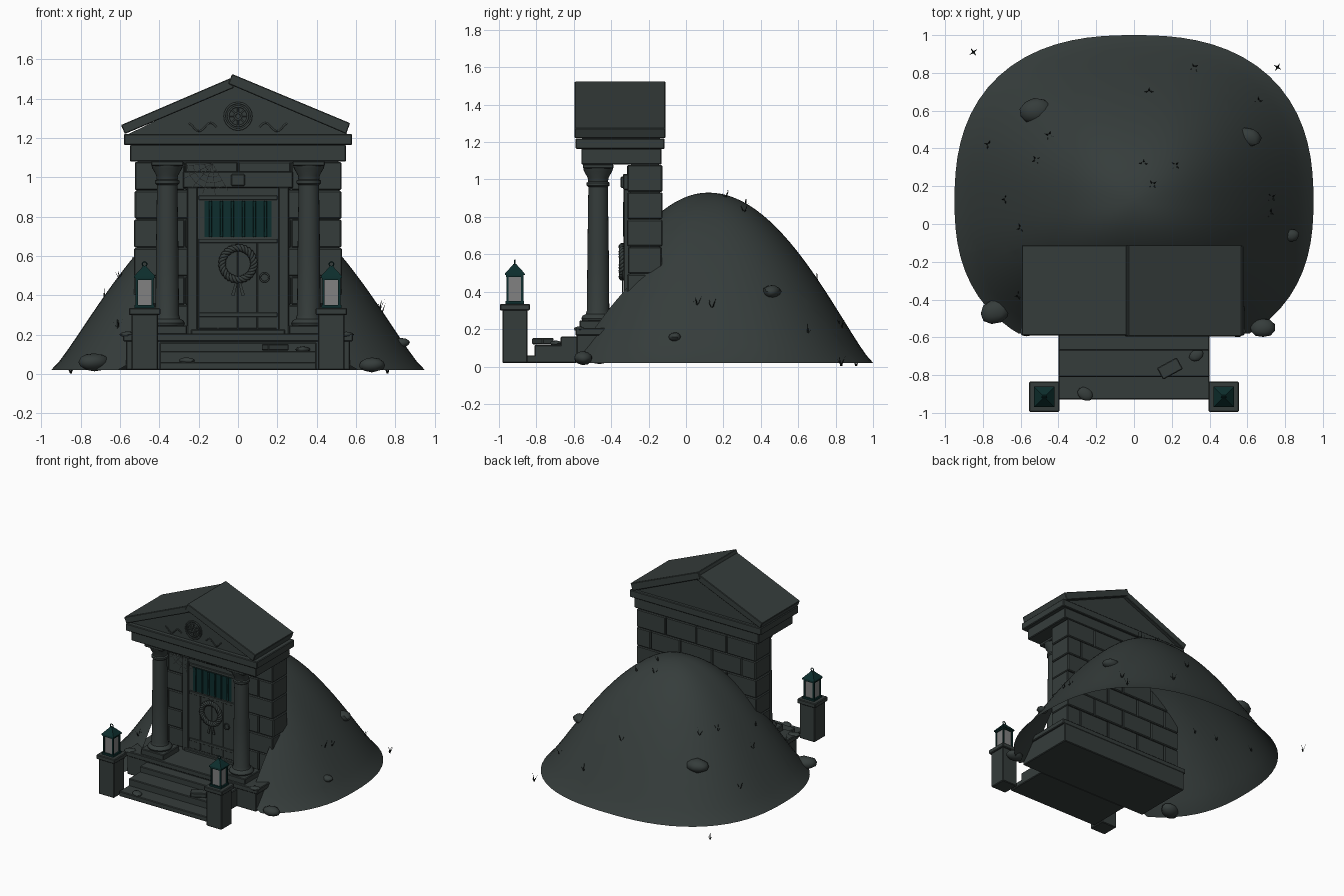
import bpy, bmesh, math, random
from mathutils import Vector, Matrix

if "Cube" in bpy.data.objects:
    bpy.data.objects.remove(bpy.data.objects["Cube"])

random.seed(4)


def material(name, rgb):
    m = bpy.data.materials.new(name)
    m.diffuse_color = (*rgb, 1)
    m.use_nodes = True
    m.node_tree.nodes["Principled BSDF"].inputs["Base Color"].default_value = m.diffuse_color
    return m


STONE = material("dark stone", (0.036, 0.046, 0.044))
METAL = material("dark teal metal", (0.004, 0.027, 0.026))
GLASS = material("grey glass", (0.22, 0.22, 0.22))
WEB = material("pale web", (0.16, 0.18, 0.18))
GRASS = material("dark grass", (0.010, 0.014, 0.013))


def finish(name, bm, mat, smooth=False, bevel=0):
    bmesh.ops.recalc_face_normals(bm, faces=bm.faces)
    me = bpy.data.meshes.new(name)
    bm.to_mesh(me)
    bm.free()
    me.materials.append(mat)
    ob = bpy.data.objects.new(name, me)
    bpy.context.collection.objects.link(ob)
    if bevel:
        b = ob.modifiers.new("bevel", "BEVEL")
        b.width, b.segments = bevel, 1
    if smooth:
        bpy.ops.object.select_all(action="DESELECT")
        ob.select_set(True)
        bpy.context.view_layer.objects.active = ob
        bpy.ops.object.shade_smooth_by_angle(angle=math.radians(40))
    return ob


def add_box(bm, x0, x1, y0, y1, z0, z1):
    m = Matrix.Translation(((x0 + x1) / 2, (y0 + y1) / 2, (z0 + z1) / 2))
    bmesh.ops.create_cube(bm, size=1, matrix=m @ Matrix.Diagonal((x1 - x0, y1 - y0, z1 - z0, 1)))


def boxes(name, dims, mat=STONE, bevel=0.005):
    bm = bmesh.new()
    for d in dims:
        add_box(bm, *d)
    return finish(name, bm, mat, bevel=bevel)


def prism(name, pts, y0, y1, mat=STONE, bevel=0.0):
    bm = bmesh.new()
    f = bm.faces.new([bm.verts.new((x, y0, z)) for x, z in pts])
    ext = bmesh.ops.extrude_face_region(bm, geom=[f])
    bmesh.ops.translate(bm, vec=(0, y1 - y0, 0), verts=[v for v in ext["geom"] if isinstance(v, bmesh.types.BMVert)])
    return finish(name, bm, mat, bevel=bevel)


def lathe(name, profile, x, y, mat, n=24, turn=0.0, smooth=True):
    bm = bmesh.new()
    rings = [[bm.verts.new((x + r * math.cos(turn + math.tau * i / n), y + r * math.sin(turn + math.tau * i / n), z))
              for i in range(n)] for r, z in profile]
    for a, b in zip(rings, rings[1:]):
        for i in range(n):
            bm.faces.new((a[i], a[(i + 1) % n], b[(i + 1) % n], b[i]))
    bm.faces.new(rings[0])
    bm.faces.new(rings[-1])
    return finish(name, bm, mat, smooth)


def tubes(name, paths, r, mat=STONE, cyclic=False):
    cu = bpy.data.curves.new(name, "CURVE")
    cu.dimensions = "3D"
    cu.bevel_depth, cu.bevel_resolution = r, 1
    for p in paths:
        s = cu.splines.new("POLY")
        s.points.add(len(p) - 1)
        for q, c in zip(s.points, p):
            q.co = (*c, 1)
        s.use_cyclic_u = cyclic
    cu.materials.append(mat)
    ob = bpy.data.objects.new(name, cu)
    bpy.context.collection.objects.link(ob)
    return ob


def circle(x, y, z, r, n=20):
    return [(x + r * math.cos(math.tau * i / n), y, z + r * math.sin(math.tau * i / n)) for i in range(n)]


# Earth mound: open dome with a notch for the building
def mound_z(x, y):
    b = 0.88 if y > 0.12 else 0.83
    t = min(1, (abs(x / 0.95) ** 2.45 + abs((y - 0.12) / b) ** 2.45) ** (1 / 2.45))
    k = 0.02 + 0.91 * (1 - t * t) ** 1.23
    return k


bm = bmesh.new()
SEG, RINGS = 72, 24
top = bm.verts.new((0, 0.12, 0.93))
rings = []
for j in range(1, RINGS + 1):
    ring = []
    for i in range(SEG):
        c, s = math.cos(math.tau * i / SEG), math.sin(math.tau * i / SEG)
        q = j / RINGS / (abs(c) ** 2.45 + abs(s) ** 2.45) ** (1 / 2.45)
        x, y = 0.95 * q * c, 0.12 + (0.88 if s > 0 else 0.83) * q * s
        ring.append(bm.verts.new((x, y, mound_z(x, y))))
    rings.append(ring)
for i in range(SEG):
    k = (i + 1) % SEG
    bm.faces.new((top, rings[0][i], rings[0][k]))
    for a, b in zip(rings, rings[1:]):
        bm.faces.new((a[i], b[i], b[k], a[k]))
for co, no in (((0.5, 0, 0), (1, 0, 0)), ((-0.5, 0, 0), (1, 0, 0)), ((0, -0.14, 0), (0, 1, 0)), ((0, -0.58, 0), (0, 1, 0))):
    bmesh.ops.bisect_plane(bm, geom=bm.verts[:] + bm.edges[:] + bm.faces[:], plane_co=co, plane_no=no)
cut = [f for f in bm.faces if (c := f.calc_center_median()).y < -0.14 and abs(c.x) < 0.5 or c.y < -0.58]
bmesh.ops.delete(bm, geom=cut, context="FACES")
finish("earth_mound", bm, STONE, True)

# Platform and steps
boxes("platform", [(-0.57, 0.57, -0.585, -0.11, 0.02, 0.17), (-0.585, 0.585, -0.59, -0.11, 0.165, 0.205)])
boxes("steps", [(-0.4, 0.4, -0.93, -0.58, 0.02, 0.06), (-0.4, 0.4, -0.81, -0.58, 0.05, 0.115),
                (-0.4, 0.4, -0.67, -0.58, 0.1, 0.16)])
rubble = boxes("loose_slab", [(-0.06, 0.06, -0.035, 0.035, 0, 0.035)])
rubble.location, rubble.rotation_euler = (0.19, -0.765, 0.118), (0, 0, 0.5)

# Masonry wall in running bond
bm = bmesh.new()
add_box(bm, -0.515, 0.515, -0.3, -0.14, 0.2, 1.08)
for i in range(6):
    cuts = [-0.53, -0.27, 0, 0.27, 0.53] if i % 2 else [-0.53, -0.4, -0.14, 0.14, 0.4, 0.53]
    for a, b in zip(cuts, cuts[1:]):
        j = random.uniform(0, 0.006)
        h = 0.875 / 6
        ya, yb = (-0.31 - j, -0.13 + j)
        add_box(bm, a + (j if a < -0.5 else 0.002), b - (j if b > 0.5 else 0.002), ya, yb, 0.205 + i * h, 0.202 + (i + 1) * h)
finish("wall_blocks", bm, STONE, bevel=0.006)

# Doorway
boxes("door_frame", [(-0.26, -0.205, -0.335, -0.29, 0.2, 0.95), (0.205, 0.26, -0.335, -0.29, 0.2, 0.95),
                     (-0.28, 0.28, -0.337, -0.29, 0.945, 1.03), (-0.24, 0.24, -0.345, -0.3, 0.2, 0.225)])
boxes("keystone", [(-0.035, 0.035, -0.35, -0.3, 0.955, 1.015)])
boxes("door", [(-0.205, 0.205, -0.322, -0.29, 0.22, 0.945)], bevel=0)
boxes("door_planks", [(-0.2 + 0.1 * i, -0.103 + 0.1 * i, -0.326, -0.32, 0.23, 0.68) for i in range(4)], bevel=0.002)
boxes("door_bands", [(-0.2, 0.2, -0.331, -0.32, z, z + 0.022) for z in (0.29, 0.665, 0.885)], bevel=0.002)
boxes("door_window", [(-0.17, 0.17, -0.327, -0.32, 0.695, 0.88)], METAL, 0)
tubes("window_bars", [[(-0.14 + 0.056 * i, -0.331, 0.695), (-0.14 + 0.056 * i, -0.331, 0.88)] for i in range(6)], 0.007, METAL)
tubes("door_ring", [circle(0.135, -0.336, 0.49, 0.022)], 0.005, STONE, True)

# Wreath of twisted strands and its ribbon
strands = []
for ph in (0, 2.1, 4.2):
    s = []
    for i in range(60):
        a = math.tau * i / 60
        r = 0.081 + 0.012 * math.cos(9 * a + ph)
        s.append((r * math.cos(a), -0.342 + 0.01 * math.sin(9 * a + ph), 0.56 + r * math.sin(a)))
    strands.append(s)
tubes("wreath", strands, 0.009, STONE, True)
for s in (-1, 1):
    prism("wreath_ribbon", [(0, 0.475), (s * 0.012, 0.475), (s * 0.035, 0.4), (s * 0.018, 0.395)], -0.343, -0.336)

# Columns
shaft = [(0.085, 0.245), (0.09, 0.258), (0.082, 0.272), (0.066, 0.28), (0.06, 0.3), (0.057, 0.62), (0.052, 0.96),
         (0.062, 0.968), (0.062, 0.982), (0.053, 0.988), (0.056, 1.01), (0.076, 1.045), (0.08, 1.06)]
for s in (-1, 1):
    x = s * 0.36
    lathe("column", shaft, x, -0.47, STONE)
    boxes("column_plinth", [(x - 0.1, x + 0.1, -0.57, -0.37, 0.2, 0.247)])
    boxes("column_abacus", [(x - 0.082, x + 0.082, -0.552, -0.388, 1.058, 1.082)])

# Entablature, pediment and roof
boxes("entablature", [(-0.55, 0.55, -0.56, -0.13, 1.08, 1.165)])
boxes("cornice", [(-0.58, 0.58, -0.59, -0.115, 1.163, 1.22)])
prism("pediment", [(-0.56, 1.218), (0.56, 1.218), (-0.02, 1.48)], -0.555, -0.14)
prism("roof_right", [(0.57, 1.275), (-0.03, 1.525), (-0.05, 1.475), (0.55, 1.22)], -0.595, -0.11, bevel=0.004)
prism("roof_left", [(-0.595, 1.265), (-0.04, 1.503), (-0.02, 1.455), (-0.575, 1.22)], -0.59, -0.112, bevel=0.004)
rosette = [circle(0, -0.56, 1.31, r) for r in (0.068, 0.05, 0.017)]
tubes("rosette_rings", rosette, 0.006, STONE, True)
tubes("rosette_spokes", [[(0.015 * math.cos(a), -0.56, 1.31 + 0.015 * math.sin(a)),
                          (0.052 * math.cos(a), -0.56, 1.31 + 0.052 * math.sin(a))]
                         for a in [math.tau * i / 8 for i in range(8)]], 0.005)
tubes("pediment_scrolls", [[(s * (0.11 + 0.014 * i), -0.557, 1.255 + 0.022 * math.sin(i * 0.75)) for i in range(11)]
                           for s in (-1, 1)], 0.005)

# Gate posts with lanterns
for s in (-1, 1):
    x, y = s * 0.475, -0.915
    boxes("gate_post", [(x - 0.067, x + 0.067, y - 0.067, y + 0.067, 0.02, 0.305),
                        (x - 0.08, x + 0.08, y - 0.08, y + 0.08, 0.3, 0.335)])
    boxes("lantern_glass", [(x - 0.038, x + 0.038, y - 0.038, y + 0.038, 0.345, 0.485)], GLASS, 0)
    frame = [(x - 0.05, x + 0.05, y - 0.05, y + 0.05, 0.335, 0.35), (x - 0.047, x + 0.047, y - 0.047, y + 0.047, 0.478, 0.492)]
    for a in (-0.04, 0.04):
        frame += [(x + a - 0.006, x + a + 0.006, y + b - 0.006, y + b + 0.006, 0.345, 0.485) for b in (-0.04, 0.04)]
    boxes("lantern_frame", frame, METAL, 0)
    lathe("lantern_roof", [(0.076, 0.488), (0.074, 0.498), (0.02, 0.54), (0.012, 0.548)], x, y, METAL, 4, math.pi / 4, False)
    tubes("lantern_ring", [circle(x, y, 0.558, 0.012, 12)], 0.0035, METAL, True)

# Cobweb beside the left column
web = []
spokes = [math.radians(a) for a in (185, 208, 230, 252, 275, 300)]
hub = Vector((-0.13, -0.48, 1.07))
at = lambda a, r: tuple(hub + Vector((r * math.cos(a), 0, r * math.sin(a))))
for a in spokes:
    web.append([at(a, 0), at(a, 0.16)])
web += [[at(a, r) for a in spokes] for r in (0.04, 0.07, 0.1, 0.13)]
tubes("cobweb", web, 0.0012, WEB)

# Boulders and rubble
rocks = [(-0.52, 0.6, 0, 0.09), (0.61, 0.46, 0, 0.065), (0.83, -0.06, 0, 0.045), (-0.73, -0.46, 0.06, 0.085),
         (0.68, -0.55, 0.045, 0.068), (-0.26, -0.9, 0.068, 0.045), (0.33, -0.695, 0.125, 0.04),
         (0.55, -0.57, 0.2, 0.04), (-0.56, -0.56, 0.2, 0.045)]
for x, y, z, r in rocks:
    bm = bmesh.new()
    bmesh.ops.create_icosphere(bm, subdivisions=2, radius=r)
    for v in bm.verts:
        v.co *= random.uniform(0.93, 1.05)
    flat = 0.35 if r < 0.046 and z else 0.55
    bmesh.ops.scale(bm, vec=(1, 0.75, flat), verts=bm.verts)
    bmesh.ops.rotate(bm, cent=(0, 0, 0), matrix=Matrix.Rotation(random.uniform(-0.6, 0.6), 3, "Z"), verts=bm.verts)
    bmesh.ops.translate(bm, vec=(x, y, z or mound_z(x, y)), verts=bm.verts)
    finish("boulder", bm, STONE, True)

# Grass tufts
spots = [(-0.85, 0.91), (0.76, 0.83), (0.32, 0.83), (-0.77, 0.42), (-0.52, 0.34), (-0.68, 0.13), (-0.45, 0.47),
         (0.08, 0.7), (0.05, 0.32), (0.22, 0.31), (0.1, 0.21), (0.73, 0.14), (0.72, 0.06), (-0.61, -0.38),
         (-0.6, -0.02), (0.66, 0.65)]
bm = bmesh.new()
for x, y in spots:
    base = Vector((x, y, mound_z(x, y) - 0.018))
    turn = random.uniform(0, math.tau)
    for i in range(4):
        a = turn + i * 1.57
        d, w = Vector((math.cos(a), math.sin(a), 0)), Vector((-math.sin(a), math.cos(a), 0)) * 0.006
        tip = base + d * 0.026 + Vector((0, 0, random.uniform(0.035, 0.062)))
        bm.faces.new([bm.verts.new(p) for p in (base - w, base + w, tip)])
finish("grass_tufts", bm, GRASS)
